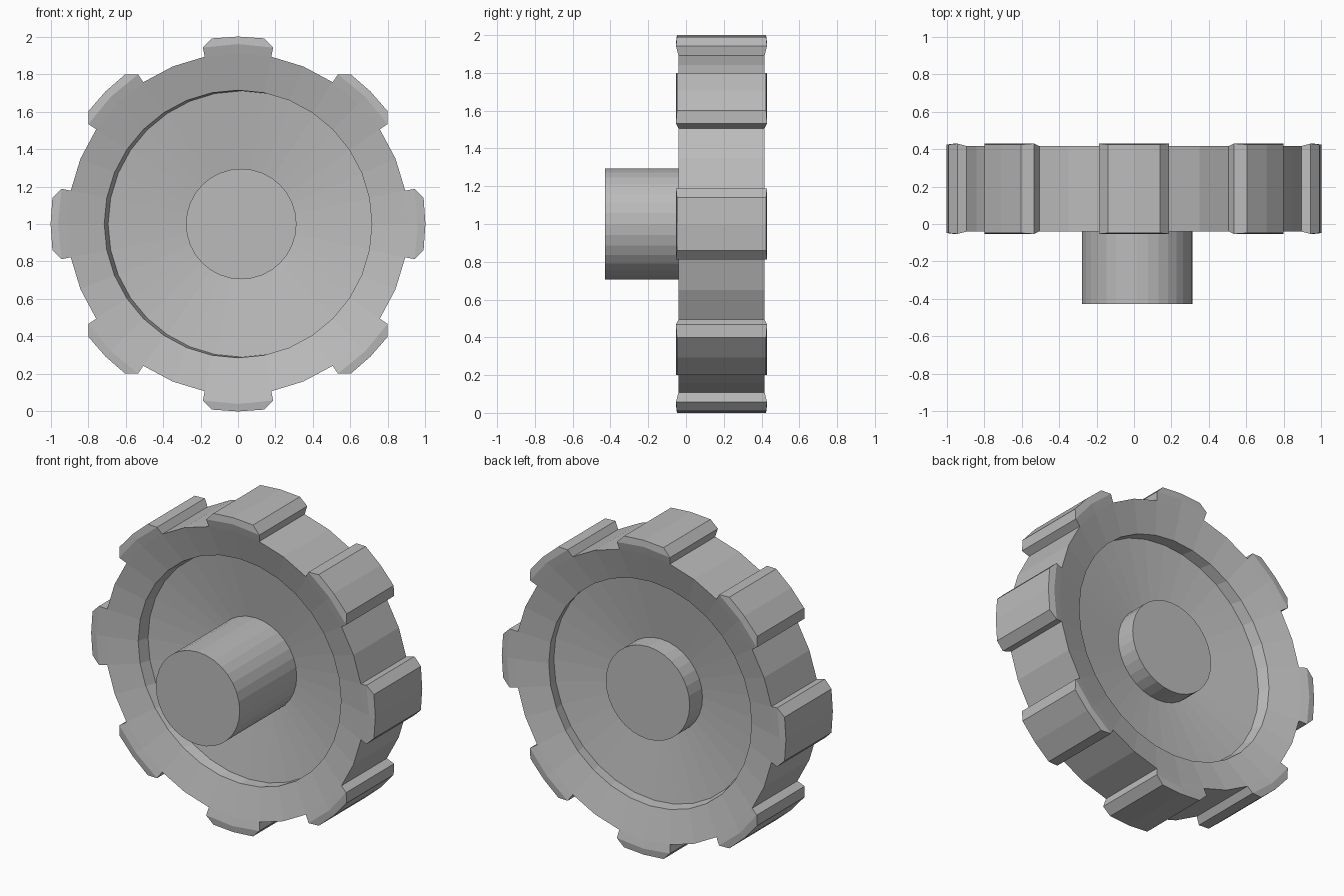
import bpy, bmesh
from math import sin, cos, radians
from mathutils import Matrix

cube = bpy.data.objects.get("Cube")
if cube:
    bpy.data.objects.remove(cube)

SEGMENTS = 32
MID_Y = 0.188      # middle plane of the wheel
OFFSET = 0.017     # sideways shift of the hub and inner dish

grey = bpy.data.materials.new("grey metal")
colour = (0.5, 0.5, 0.5, 1)
grey.diffuse_color = colour
grey.use_nodes = True
grey.node_tree.nodes["Principled BSDF"].inputs["Base Color"].default_value = colour


def make_object(name, bm):
    bmesh.ops.recalc_face_normals(bm, faces=bm.faces)
    mesh = bpy.data.meshes.new(name)
    bm.to_mesh(mesh)
    bm.free()
    mesh.materials.append(grey)
    obj = bpy.data.objects.new(name, mesh)
    bpy.context.collection.objects.link(obj)
    return obj


def polar(angle, radius, y, shift=0):
    """Point around the wheel axis, angle in degrees from the top."""
    a = radians(angle)
    return (shift + radius * sin(a), y, 1 + radius * cos(a))


def lathe(name, rings):
    """Skin a stack of (radius, y, sideways shift) rings and cap both ends."""
    bm = bmesh.new()
    loops = [[bm.verts.new(polar(360 * i / SEGMENTS, r, y, s)) for i in range(SEGMENTS)]
             for r, y, s in rings]
    for a, b in zip(loops, loops[1:]):
        for i in range(SEGMENTS):
            j = (i + 1) % SEGMENTS
            bm.faces.new((a[i], a[j], b[j], b[i]))
    bm.faces.new(loops[0])
    bm.faces.new(loops[-1])
    return make_object(name, bm)


# Wheel disc: recessed dish, skewed step and sloping rim on both sides
half = [(0.28, 0.041, OFFSET), (0.71, 0.103, OFFSET), (0.714, 0.172, 0), (0.91, 0.228, 0)]
front = [(r, MID_Y - d, s) for r, d, s in half]
back = [(r, MID_Y + d, s) for r, d, s in reversed(half)]
lathe("wheel_disc", front + back)

# Axle passing through the wheel
lathe("axle", [(0.295, -0.428, OFFSET), (0.295, 0.36, OFFSET)])


# Tread blocks: rows of (half angle, radius, half depth), chamfered at the crown
def tread_block(name, turn):
    rows = [(11.25, 0.91, 0.228), (11.25, 0.96, 0.241), (8, 1.0, 0.236)]
    bm = bmesh.new()
    sides = []
    for side in (-1, 1):
        sides.append([[bm.verts.new(polar(k * a, r, MID_Y + side * d)) for k in (-1, 0, 1)]
                      for a, r, d in rows])
    f, b = sides
    for grid in sides:
        for low, high in zip(grid, grid[1:]):
            for k in range(2):
                bm.faces.new((low[k], low[k + 1], high[k + 1], high[k]))
    outline = [(0, 0), (1, 0), (2, 0), (2, 1), (2, 2), (1, 2), (0, 2)]
    for (r0, k0), (r1, k1) in zip(outline, outline[1:]):
        bm.faces.new((f[r0][k0], f[r1][k1], b[r1][k1], b[r0][k0]))
    bmesh.ops.rotate(bm, verts=bm.verts, cent=(0, 0, 1),
                     matrix=Matrix.Rotation(radians(turn), 3, 'Y'))
    make_object(name, bm)


for n in range(8):
    tread_block(f"tread_block_{n + 1}", 45 * n)
